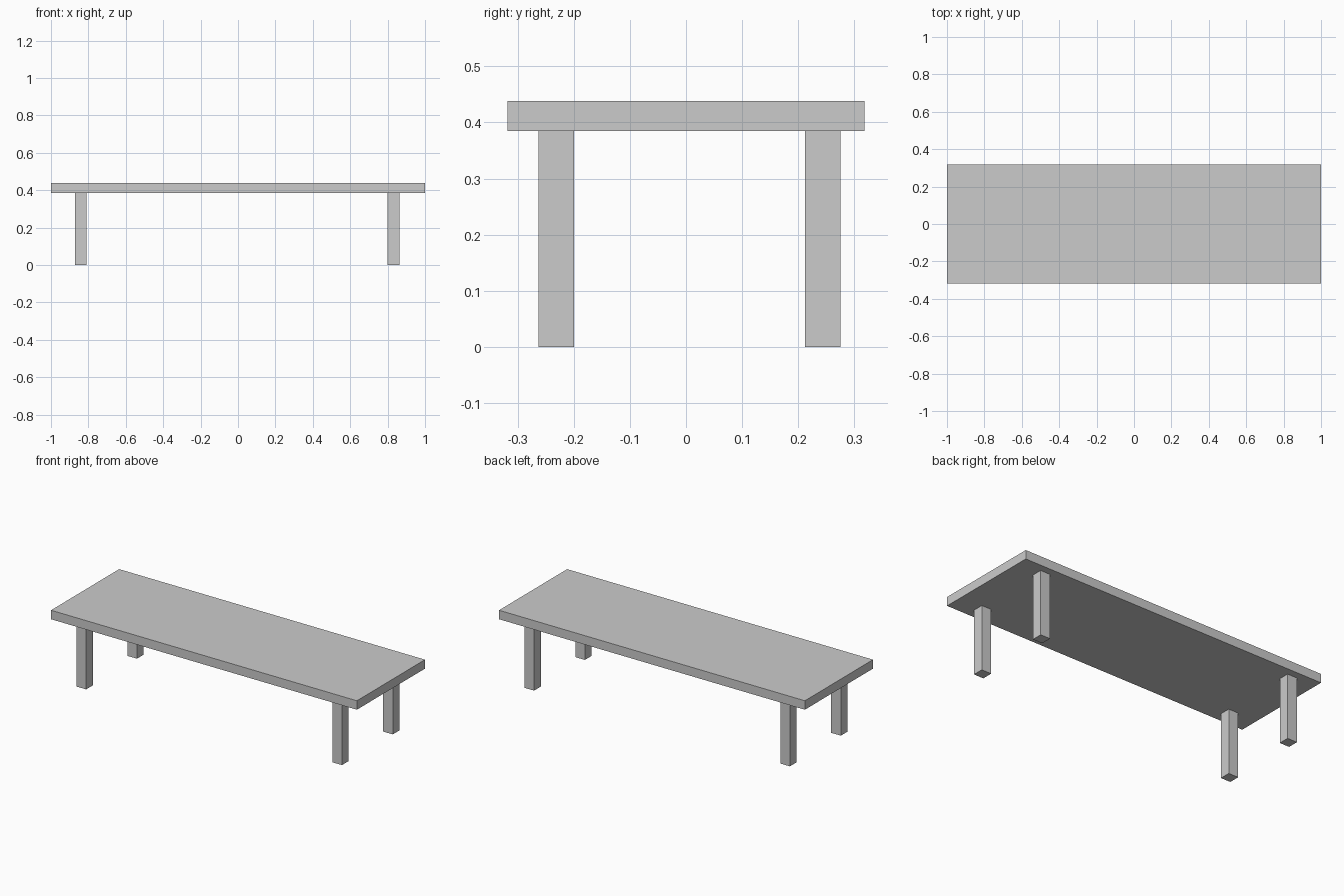
import bpy

if "Cube" in bpy.data.objects:
    bpy.data.objects.remove(bpy.data.objects["Cube"])

# Single plain grey finish
grey = bpy.data.materials.new("light_grey")
grey.diffuse_color = (0.6, 0.6, 0.6, 1.0)
grey.use_nodes = True
grey.node_tree.nodes["Principled BSDF"].inputs["Base Color"].default_value = grey.diffuse_color


def box(name, centre, size):
    """Axis-aligned box with its scale applied."""
    bpy.ops.mesh.primitive_cube_add(size=1, location=centre)
    ob = bpy.context.object
    ob.name = name
    ob.scale = size
    bpy.ops.object.transform_apply(location=False, rotation=False, scale=True)
    ob.data.materials.append(grey)
    return ob


LEG_WIDTH = 0.063
LEG_HEIGHT = 0.385
TOP_THICKNESS = 0.053

# Table top
box("table_top", (0, 0, LEG_HEIGHT + TOP_THICKNESS / 2), (2.0, 0.636, TOP_THICKNESS))

# Four square legs, set slightly off centre under the top
for side, x in (("left", -0.841), ("right", 0.832)):
    for end, y in (("front", -0.231), ("back", 0.244)):
        box(f"{end}_{side}_leg", (x, y, LEG_HEIGHT / 2),
            (LEG_WIDTH, LEG_WIDTH, LEG_HEIGHT))
